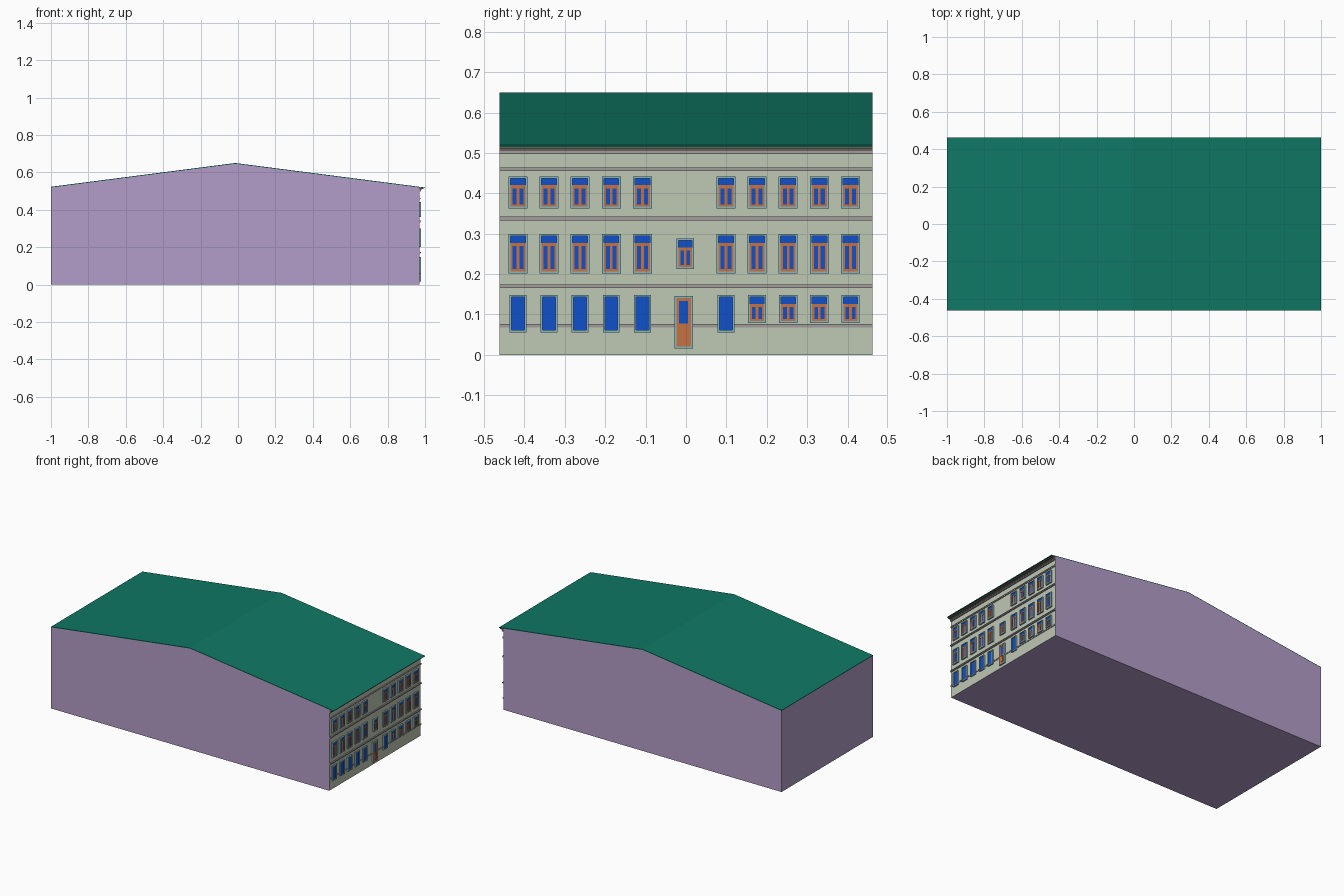
import bpy
import bmesh

cube = bpy.data.objects.get("Cube")
if cube:
    bpy.data.objects.remove(cube, do_unlink=True)


def material(name, rgb):
    m = bpy.data.materials.new(name)
    m.use_nodes = True
    m.diffuse_color = (*rgb, 1)
    m.node_tree.nodes["Principled BSDF"].inputs["Base Color"].default_value = (*rgb, 1)
    return m


LILAC = material("lilac wall", (0.45, 0.34, 0.58))
SAGE = material("sage facade", (0.52, 0.58, 0.46))
GREEN = material("green roof", (0.005, 0.19, 0.13))
BROWN = material("brown cornice", (0.15, 0.12, 0.10))
GREY = material("grey string course", (0.36, 0.34, 0.34))
BLUE = material("blue glass", (0.005, 0.08, 0.58))
ORANGE = material("orange joinery", (0.57, 0.17, 0.05))
PALE = material("pale blue surround", (0.24, 0.46, 0.53))

HALF = 0.462        # half the building depth
WALL = 0.97         # facade plane
RIDGE = -0.015
SLOPE = 0.129
SHEET = 0.004       # roof thickness


def finish(name, bm, mats):
    bmesh.ops.recalc_face_normals(bm, faces=bm.faces)
    mesh = bpy.data.meshes.new(name)
    bm.to_mesh(mesh)
    bm.free()
    for m in mats:
        mesh.materials.append(m)
    ob = bpy.data.objects.new(name, mesh)
    bpy.context.collection.objects.link(ob)
    return ob


def extrude_profile(name, points, mats):
    """Extrude an x-z outline along y."""
    bm = bmesh.new()
    face = bm.faces.new([bm.verts.new((x, -HALF, z)) for x, z in points])
    new = bmesh.ops.extrude_face_region(bm, geom=[face])["geom"]
    verts = [v for v in new if isinstance(v, bmesh.types.BMVert)]
    bmesh.ops.translate(bm, verts=verts, vec=(0, 2 * HALF, 0))
    return finish(name, bm, mats)


def box(bm, y0, y1, z0, z1, depth, slot=0):
    """Box standing out from the facade by depth."""
    verts = bmesh.ops.create_cube(bm, size=1)["verts"]
    for v in verts:
        v.co.x = WALL + (depth if v.co.x > 0 else 0)
        v.co.y = y1 if v.co.y > 0 else y0
        v.co.z = z1 if v.co.z > 0 else z0
    for f in {f for v in verts for f in v.link_faces}:
        f.material_index = slot


def ring(bm, y, w, z0, z1, t, depth, slot):
    """Rectangular border of bar width t around the opening's inside."""
    a, b = y - w / 2, y + w / 2
    box(bm, a, a + t, z0, z1, depth, slot)
    box(bm, b - t, b, z0, z1, depth, slot)
    box(bm, a + t, b - t, z0, z0 + t, depth, slot)
    box(bm, a + t, b - t, z1 - t, z1, depth, slot)


def window(bm, y, w, z0, z1, joinery=True):
    ring(bm, y, w + 0.01, z0 - 0.005, z1 + 0.005, 0.005, 0.009, 2)
    box(bm, y - w / 2, y + w / 2, z0, z1, 0.005, 0)
    if joinery:
        bar = z1 - 0.02
        ring(bm, y, w, z0, bar, 0.005, 0.007, 1)
        box(bm, y - w / 2, y + w / 2, bar - 0.002, bar + 0.003, 0.008, 1)
        box(bm, y - 0.0035, y + 0.0035, z0, bar, 0.0075, 1)


def roof_z(x):
    return 0.65 - SLOPE * abs(x - RIDGE)


# Main block, facade coloured by face direction
body = extrude_profile("building_block", [
    (-1, 0), (WALL, 0), (WALL, roof_z(WALL) - SHEET),
    (RIDGE, roof_z(RIDGE) - SHEET), (-1, roof_z(-1) - SHEET)], [LILAC, SAGE])
for p in body.data.polygons:
    if p.normal.x > 0.9:
        p.material_index = 1

# Roof sheet with an overhang above the facade
roof_line = [(x, roof_z(x)) for x in (-1, RIDGE, 1)]
extrude_profile("roof", roof_line +
                [(x, z - SHEET) for x, z in reversed(roof_line)], [GREEN])

# Stepped cornice under the eave
bm = bmesh.new()
box(bm, -HALF, HALF, 0.505, 0.511, 0.012)
box(bm, -HALF, HALF, 0.511, 0.517, 0.022)
finish("eave_cornice", bm, [BROWN])

# String courses
for name, z, depth in [("base_course", 0.068, 0.004), ("ground_course", 0.165, 0.008),
                       ("middle_course", 0.333, 0.008), ("frieze_course", 0.455, 0.006),
                       ("cornice_course", 0.497, 0.009)]:
    bm = bmesh.new()
    box(bm, -HALF, HALF, z, z + 0.004, depth * 0.7)
    box(bm, -HALF, HALF, z + 0.004, z + 0.009, depth)
    finish(name, bm, [GREY])

# Window rows, five bays either side of the entrance
left_bays = [-0.416 + 0.077 * i for i in range(5)]
right_bays = [0.099 + 0.077 * i for i in range(5)]
GLAZED = [BLUE, ORANGE, PALE]

for name, z0, z1 in [("upper_windows", 0.367, 0.437), ("middle_windows", 0.207, 0.294)]:
    bm = bmesh.new()
    for y in left_bays + right_bays:
        window(bm, y, 0.037, z0, z1)
    finish(name, bm, GLAZED)

bm = bmesh.new()
window(bm, -0.002, 0.033, 0.217, 0.283)
finish("stair_window", bm, GLAZED)

bm = bmesh.new()
for y in left_bays + right_bays[:1]:
    window(bm, y, 0.032, 0.061, 0.143, joinery=False)
finish("shop_windows", bm, GLAZED)

bm = bmesh.new()
for y in right_bays[1:]:
    window(bm, y, 0.035, 0.084, 0.143)
finish("ground_windows", bm, GLAZED)

# Entrance door with a glazed top and a panelled bottom
bm = bmesh.new()
door_y = -0.006
ring(bm, door_y, 0.046, 0.016, 0.146, 0.005, 0.009, 2)
box(bm, door_y - 0.018, door_y + 0.018, 0.021, 0.141, 0.005, 1)
ring(bm, door_y, 0.036, 0.021, 0.141, 0.007, 0.008, 1)
box(bm, door_y - 0.011, door_y + 0.011, 0.078, 0.134, 0.006, 0)
box(bm, door_y - 0.011, door_y + 0.011, 0.072, 0.078, 0.008, 1)
box(bm, door_y - 0.007, door_y + 0.007, 0.034, 0.066, 0.007, 1)
finish("entrance_door", bm, GLAZED)
